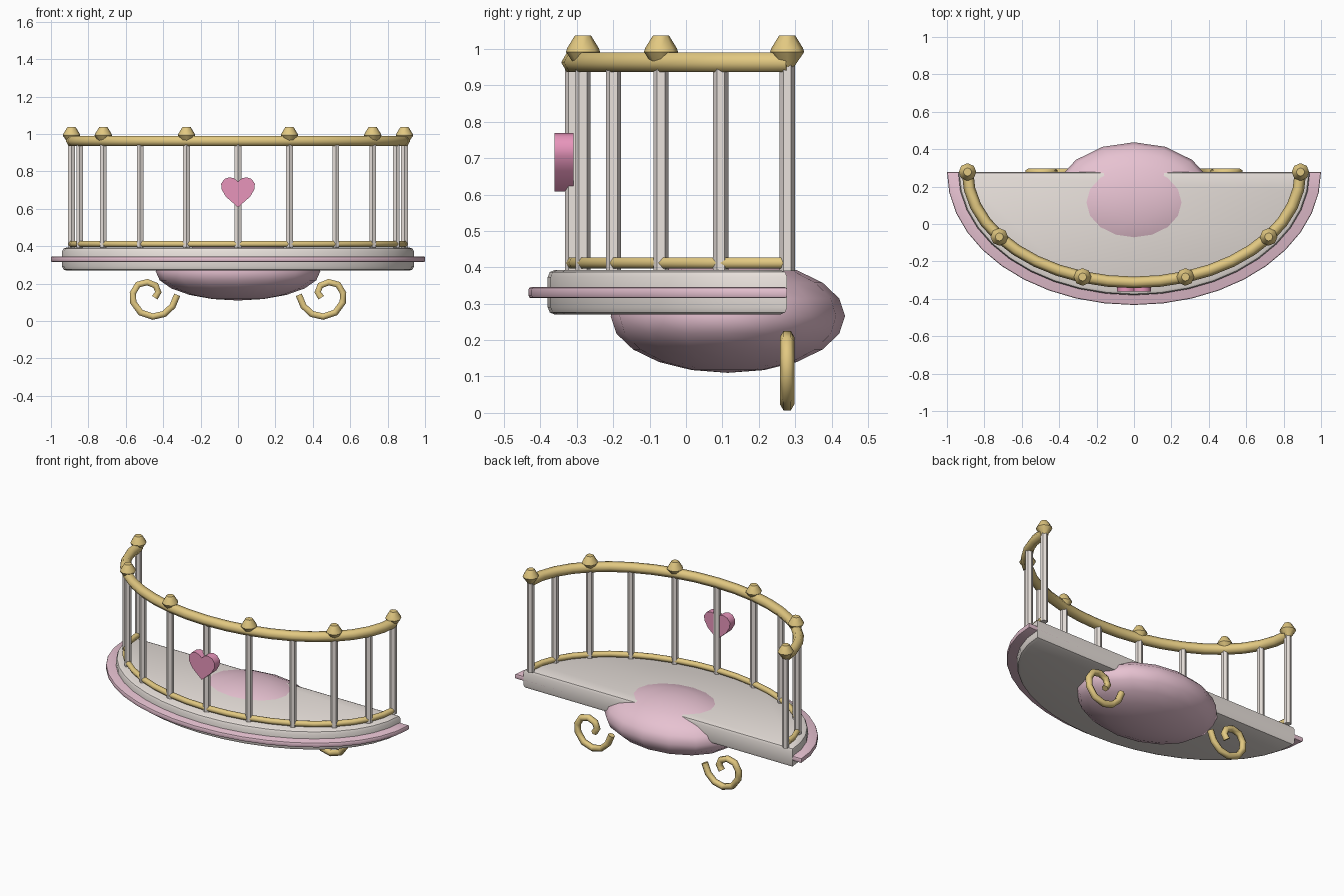
import bpy, bmesh, math
from mathutils import Matrix

if "Cube" in bpy.data.objects:
    bpy.data.objects.remove(bpy.data.objects["Cube"])

BACK = 0.278


def material(name, rgb):
    m = bpy.data.materials.new(name)
    m.diffuse_color = (*rgb, 1)
    m.use_nodes = True
    m.node_tree.nodes["Principled BSDF"].inputs["Base Color"].default_value = m.diffuse_color
    return m


CREAM = material("cream", (0.82, 0.76, 0.72))
GOLD = material("gold", (0.76, 0.58, 0.22))
PINK = material("soft pink", (0.80, 0.54, 0.64))
ROSE = material("rose", (0.80, 0.30, 0.50))


def finish(name, bm, mat, angle=40):
    bmesh.ops.recalc_face_normals(bm, faces=bm.faces)
    me = bpy.data.meshes.new(name)
    bm.to_mesh(me)
    bm.free()
    ob = bpy.data.objects.new(name, me)
    bpy.context.collection.objects.link(ob)
    me.materials.append(mat)
    smooth(ob, angle)
    return ob


def smooth(ob, angle):
    bpy.ops.object.select_all(action='DESELECT')
    ob.select_set(True)
    bpy.context.view_layer.objects.active = ob
    bpy.ops.object.shade_smooth_by_angle(angle=math.radians(angle))


def arc(a, b, deg):
    t = math.radians(deg)
    return a * math.cos(t), BACK - b * math.sin(t)


def half_disc(name, a, b, z0, z1, mat, bevel, n=20):
    bm = bmesh.new()
    f = bm.faces.new([bm.verts.new((*arc(a, b, 180 * i / n), z0)) for i in range(n + 1)])
    top = bmesh.ops.extrude_face_region(bm, geom=[f])["geom"]
    bmesh.ops.translate(bm, vec=(0, 0, z1 - z0),
                        verts=[v for v in top if isinstance(v, bmesh.types.BMVert)])
    rims = [e for e in bm.edges if abs(e.verts[0].co.z - e.verts[1].co.z) < 1e-5]
    bmesh.ops.bevel(bm, geom=rims, offset=bevel, segments=2, profile=0.5, affect='EDGES')
    return finish(name, bm, mat)


def tube(name, points, radius, mat):
    cu = bpy.data.curves.new(name, 'CURVE')
    cu.dimensions = '3D'
    cu.bevel_depth = radius
    cu.bevel_resolution = 1
    cu.use_fill_caps = True
    sp = cu.splines.new('POLY')
    sp.points.add(len(points) - 1)
    for p, co in zip(sp.points, points):
        p.co = (*co, 1)
    cu.materials.append(mat)
    ob = bpy.data.objects.new(name, cu)
    bpy.context.collection.objects.link(ob)
    bpy.ops.object.select_all(action='DESELECT')
    ob.select_set(True)
    bpy.context.view_layer.objects.active = ob
    bpy.ops.object.convert(target='MESH')
    smooth(bpy.context.object, 65)


# Floor slab and the trim band around it
half_disc("floor_slab", 0.94, 0.658, 0.27, 0.393, CREAM, 0.02)
half_disc("trim_band", 1.0, 0.711, 0.315, 0.346, PINK, 0.008)

# Rounded support below the floor
bm = bmesh.new()
bmesh.ops.create_uvsphere(bm, u_segments=16, v_segments=10, radius=1)
bmesh.ops.transform(bm, verts=bm.verts,
                    matrix=Matrix.Translation((0, 0.115, 0.266)) @ Matrix.Diagonal((0.44, 0.322, 0.156, 1)))
finish("belly_support", bm, PINK, 60)

# Rails
for name, z, r in (("top_rail", 0.963, 0.031), ("bottom_rail", 0.412, 0.018)):
    tube(name, [(*arc(0.89, 0.59, 9 * i), z) for i in range(21)], r, GOLD)

# Posts, with a finial on every second one
finial = [(0.015, 0.945), (0.047, 0.992), (0.043, 1.003), (0.022, 1.037)]
for i in range(11):
    x, y = arc(0.89, 0.59, 18 * i)
    bm = bmesh.new()
    bmesh.ops.create_cone(bm, cap_ends=True, segments=6, radius1=0.021, radius2=0.021, depth=0.57,
                          matrix=Matrix.Translation((x, y, 0.675)))
    finish(f"post_{i}", bm, CREAM)
    if i % 2 == 0 and i != 5:
        bm = bmesh.new()
        rings = [[bm.verts.new((x + r * math.cos(k * math.pi / 4), y + r * math.sin(k * math.pi / 4), z))
                  for k in range(8)] for r, z in finial]
        for lo, hi in zip(rings, rings[1:]):
            for k in range(8):
                bm.faces.new((lo[k], lo[(k + 1) % 8], hi[(k + 1) % 8], hi[k]))
        bm.faces.new(rings[0])
        bm.faces.new(rings[-1])
        finish(f"finial_{i}", bm, GOLD, 50)

# Heart on the middle post
half = [(0, 0.745), (0.02, 0.763), (0.045, 0.769), (0.072, 0.76), (0.09, 0.735),
        (0.088, 0.705), (0.065, 0.665), (0, 0.608)]
outline = half + [(-x, z) for x, z in half[-2:0:-1]]
bm = bmesh.new()
f = bm.faces.new([bm.verts.new((x, -0.362, z)) for x, z in outline])
back = bmesh.ops.extrude_face_region(bm, geom=[f])["geom"]
bmesh.ops.translate(bm, vec=(0, 0.053, 0), verts=[v for v in back if isinstance(v, bmesh.types.BMVert)])
finish("heart", bm, ROSE)

# Scrolls under the back edge
scroll = [(0.325, 0.14), (0.35, 0.08), (0.395, 0.038), (0.455, 0.024), (0.52, 0.045), (0.56, 0.10),
          (0.562, 0.15), (0.535, 0.195), (0.485, 0.208), (0.44, 0.19), (0.426, 0.155), (0.445, 0.125)]
for side, s in (("right", 1), ("left", -1)):
    tube(f"scroll_{side}", [(s * x, BACK, z) for x, z in scroll], 0.02, GOLD)
